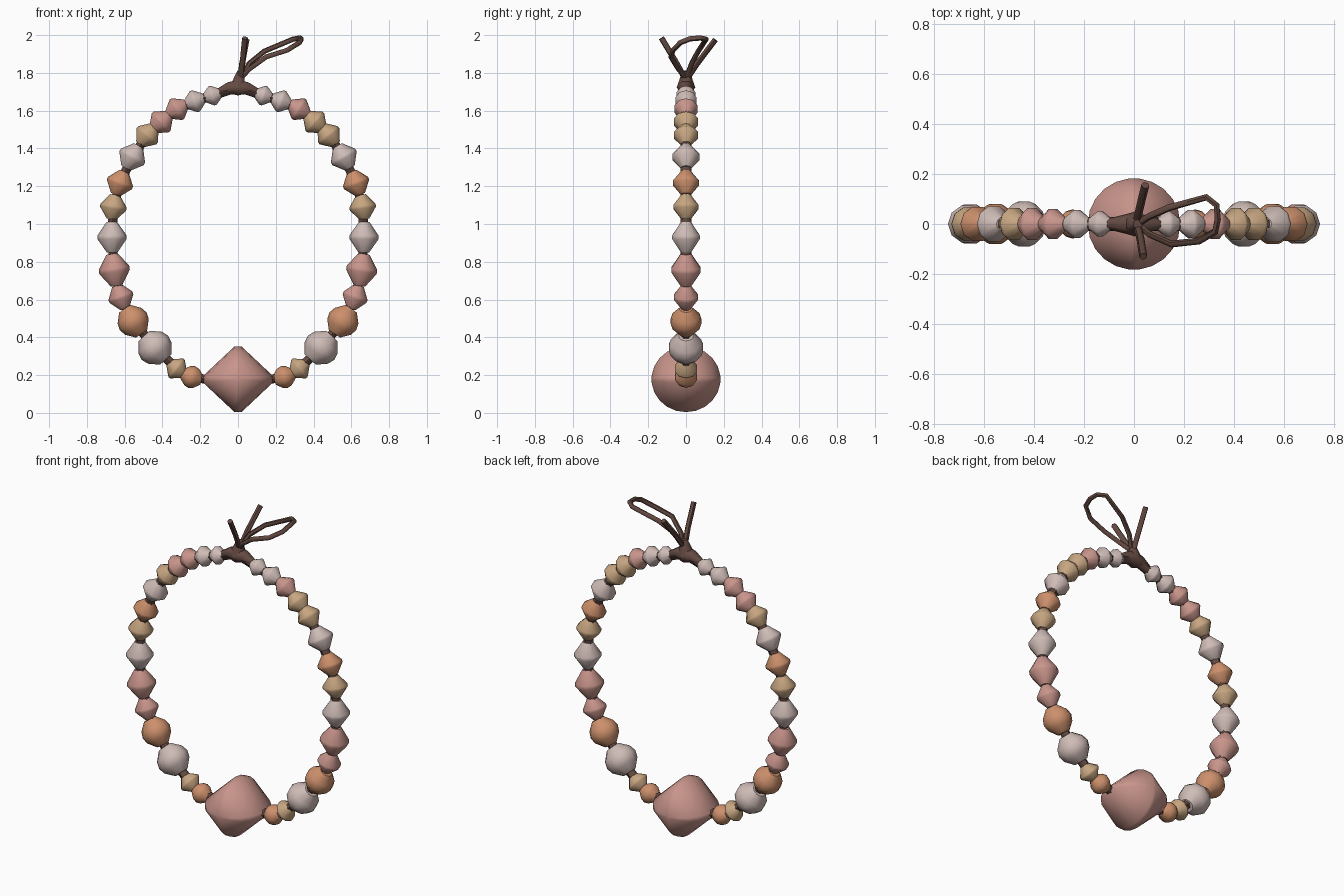
import bpy, bmesh
from math import sin, cos, pi, radians
from mathutils import Vector

if "Cube" in bpy.data.objects:
    bpy.data.objects.remove(bpy.data.objects["Cube"])


def material(name, rgb):
    m = bpy.data.materials.new(name)
    m.use_nodes = True
    m.diffuse_color = (*rgb, 1)
    m.node_tree.nodes["Principled BSDF"].inputs["Base Color"].default_value = (*rgb, 1)
    return m


PINK = material("dusty_pink", (0.58, 0.30, 0.26))
ORANGE = material("terracotta", (0.61, 0.28, 0.15))
TAN = material("sand", (0.57, 0.38, 0.22))
PALE = material("pale_grey_pink", (0.62, 0.50, 0.47))
BROWN = material("brown_cord", (0.13, 0.07, 0.055))


def finish(obj, mat, angle=45):
    obj.data.materials.append(mat)
    bpy.ops.object.select_all(action='DESELECT')
    obj.select_set(True)
    bpy.context.view_layer.objects.active = obj
    if obj.type == 'CURVE':
        bpy.ops.object.convert(target='MESH')
    bpy.ops.object.shade_smooth_by_angle(angle=radians(angle))


def loft(name, rings, mat, angle=45):
    """Closed mesh from a list of equally sized rings of points."""
    bm = bmesh.new()
    loops = [[bm.verts.new(p) for p in ring] for ring in rings]
    n = len(loops[0])
    for a, b in zip(loops, loops[1:]):
        for i in range(n):
            j = (i + 1) % n
            bm.faces.new((a[i], a[j], b[j], b[i]))
    bm.faces.new(loops[0])
    bm.faces.new(loops[-1])
    bmesh.ops.recalc_face_normals(bm, faces=bm.faces)
    mesh = bpy.data.meshes.new(name)
    bm.to_mesh(mesh)
    bm.free()
    obj = bpy.data.objects.new(name, mesh)
    bpy.context.collection.objects.link(obj)
    finish(obj, mat, angle)
    return obj


def cord(name, points, radius=0.015, smooth='POLY', cyclic=False):
    """Round cord; a point may carry its own radius as a fourth value."""
    cu = bpy.data.curves.new(name, 'CURVE')
    cu.dimensions = '3D'
    cu.bevel_depth = 1.0
    cu.bevel_resolution = 1
    cu.use_fill_caps = True
    sp = cu.splines.new('POLY')
    sp.points.add(len(points) - 1)
    for sp_point, p in zip(sp.points, points):
        sp_point.co = (*p[:3], 1)
        sp_point.radius = p[3] if len(p) > 3 else radius
    sp.use_cyclic_u = cyclic
    obj = bpy.data.objects.new(name, cu)
    bpy.context.collection.objects.link(obj)
    finish(obj, BROWN, 60)


# Bead profiles: (position along the axis, radius), both as fractions
BICONE = [(-1, 0.36), (-0.12, 0.96), (0.12, 0.96), (1, 0.36)]
ROUND = [(-1, 0.42), (-0.45, 0.88), (0, 1.0), (0.45, 0.88), (1, 0.42)]
SIDES = 10

# Beads from the pendant up: x, z, radius, half length, colour, profile
beads = [
    (0.245, 0.19, 0.06, 0.055, ORANGE, ROUND),
    (0.325, 0.235, 0.065, 0.05, TAN, BICONE),
    (0.44, 0.345, 0.095, 0.085, PALE, ROUND),
    (0.555, 0.485, 0.085, 0.08, ORANGE, ROUND),
    (0.62, 0.613, 0.07, 0.065, PINK, BICONE),
    (0.655, 0.757, 0.085, 0.085, PINK, BICONE),
    (0.667, 0.93, 0.08, 0.08, PALE, BICONE),
    (0.66, 1.09, 0.073, 0.065, TAN, BICONE),
    (0.625, 1.217, 0.074, 0.065, ORANGE, BICONE),
    (0.56, 1.355, 0.077, 0.068, PALE, BICONE),
    (0.48, 1.47, 0.07, 0.062, TAN, BICONE),
    (0.407, 1.54, 0.07, 0.06, TAN, BICONE),
    (0.323, 1.608, 0.066, 0.058, PINK, BICONE),
    (0.228, 1.65, 0.062, 0.055, PALE, BICONE),
    (0.135, 1.68, 0.055, 0.05, PALE, BICONE),
]
path = [Vector((0.12, 0, 0.17))] + [Vector((b[0], 0, b[1])) for b in beads] \
    + [Vector((0.04, 0, 1.71))]

for side, word in ((1, "left"), (-1, "right")):
    for k, (x, z, r, half, mat, profile) in enumerate(beads):
        axis = (path[k + 2] - path[k]).normalized()
        out = Vector((axis.z, 0, -axis.x))
        rings = []
        for t, f in profile:
            ring = []
            for i in range(SIDES):
                a = 2 * pi * i / SIDES
                p = path[k + 1] + axis * t * half \
                    + (out * cos(a) + Vector((0, 1, 0)) * sin(a)) * r * f
                ring.append((p.x * side, p.y, p.z))
            rings.append(ring)
        # One bead breaks the colour symmetry
        if side < 0 and k == 11:
            mat = PINK
        loft(f"bead_{word}_{k + 1}", rings, mat)

# Large pendant bead: diamond outline from the front, round from side and top
rings = []
for k in range(11):
    lat = radians(-84 + 168 * k / 10)
    w = cos(lat)
    diamond = [(1, 0.1), (0.1, 1), (-0.1, 1), (-1, 0.1),
               (-1, -0.1), (-0.1, -1), (0.1, -1), (1, -0.1)]
    rings.append([(0.185 * w * dx, 0.183 * sin(lat), 0.178 + 0.174 * w * dz)
                  for dx, dz in diamond])
loft("pendant_bead", rings, PINK, 50)

# Cord loop through all the beads
loop = [(p.x, 0, p.z) for p in path]
cord("ring_cord", loop + [(-x, y, z) for x, y, z in reversed(loop)],
     radius=0.028, cyclic=True)

# Knot, with a neck narrowing upward
cord("knot", [(-0.1, 0, 1.70, 0.022), (-0.05, 0, 1.72, 0.035), (0, 0, 1.722, 0.048),
              (0.05, 0, 1.72, 0.035), (0.1, 0, 1.70, 0.022)])
cord("knot_neck", [(0, 0, 1.72, 0.05), (0.005, 0, 1.76, 0.036), (0.015, 0, 1.81, 0.02)])

# Loose ends and bow loop
cord("loose_end_back", [(0.01, 0, 1.76), (0.022, 0.06, 1.85), (0.045, 0.155, 1.975)], 0.016)
cord("loose_end_front", [(0.01, 0, 1.76), (0.025, -0.055, 1.86), (0.037, -0.13, 1.985)], 0.016)
cord("bow_loop", [(0.015, 0, 1.77), (0.06, 0.03, 1.85), (0.14, 0.065, 1.915),
                  (0.29, 0.107, 1.978), (0.33, 0.075, 1.985), (0.335, 0.02, 1.98),
                  (0.325, -0.03, 1.96), (0.26, -0.068, 1.92), (0.15, -0.08, 1.885),
                  (0.06, -0.04, 1.82), (0.015, 0, 1.77)], 0.014)
